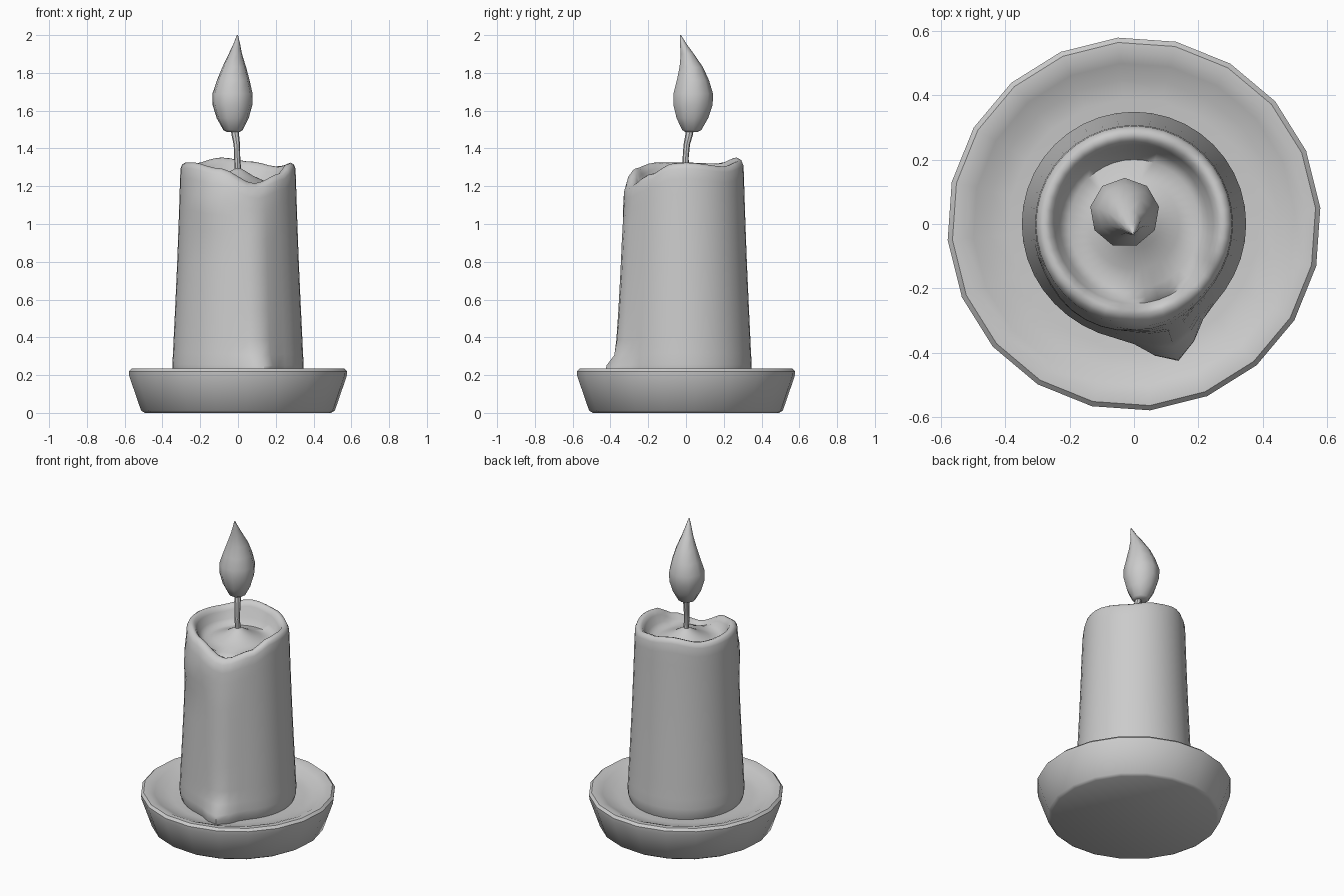
import bpy, math
from mathutils import Vector

if "Cube" in bpy.data.objects:
    bpy.data.objects.remove(bpy.data.objects["Cube"])


def build(name, rings, cap_start=True, cap_end=True, angle=40):
    """Skin a list of equal-length vertex rings into a smooth-shaded object."""
    n = len(rings[0])
    verts = [v for ring in rings for v in ring]
    faces = []
    for k in range(len(rings) - 1):
        for i in range(n):
            j = (i + 1) % n
            faces.append((k * n + i, k * n + j, (k + 1) * n + j, (k + 1) * n + i))
    if cap_start:
        faces.append(tuple(reversed(range(n))))
    if cap_end:
        faces.append(tuple(range((len(rings) - 1) * n, len(rings) * n)))
    mesh = bpy.data.meshes.new(name)
    mesh.from_pydata(verts, [], faces)
    mesh.update()
    obj = bpy.data.objects.new(name, mesh)
    bpy.context.collection.objects.link(obj)
    bpy.ops.object.select_all(action='DESELECT')
    obj.select_set(True)
    bpy.context.view_layer.objects.active = obj
    bpy.ops.object.shade_smooth_by_angle(angle=math.radians(angle))
    return obj


def circle(r, z, n, start=0.0, cx=0.0, cy=0.0):
    return [(cx + r * math.cos(math.radians(start) + math.tau * i / n),
             cy + r * math.sin(math.radians(start) + math.tau * i / n), z)
            for i in range(n)]


def lerp_keys(keys, x):
    """Eased interpolation through (x, value) keys."""
    if x <= keys[0][0]:
        return keys[0][1]
    for (x0, v0), (x1, v1) in zip(keys, keys[1:]):
        if x <= x1:
            t = (x - x0) / (x1 - x0)
            return v0 + (v1 - v0) * t * t * (3 - 2 * t)
    return keys[-1][1]


def bump(deg, centre, width):
    d = (deg - centre + 180) % 360 - 180
    return math.exp(-(d / width) ** 2)


# Saucer: 20-sided lathe with a shallow dip inside the rim
saucer = [(0.495, 0), (0.515, 0.012), (0.578, 0.195), (0.58, 0.22), (0.565, 0.235),
          (0.535, 0.235), (0.50, 0.22), (0.45, 0.197), (0.39, 0.188), (0.02, 0.188)]
build("saucer", [circle(r, z, 20, 5) for r, z in saucer])

# Candle body: uneven melted rim, overflow sheet and a long drip at the front
RIM = [(0, 1.325), (45, 1.305), (75, 1.33), (108, 1.352), (145, 1.32), (180, 1.325),
       (215, 1.325), (250, 1.295), (288, 1.215), (320, 1.265), (345, 1.32), (360, 1.325)]
DRIP = [(0.18, 0.095), (0.25, 0.085), (0.32, 0.04), (0.45, 0.027), (0.9, 0.018), (1.2, 0.0)]
SHEET = [(0.95, 0.0), (1.08, 0.017), (1.18, 0.017), (1.25, 0.004)]
BROAD = [(0.2, 0.012), (0.9, 0.018), (1.15, 0.02), (1.25, 0.005)]
N = 40


def wall_ring(t, r):
    ring = []
    for i in range(N):
        deg = 360 * i / N
        a = math.radians(deg)
        z = 0.185 + t * (lerp_keys(RIM, deg) - 0.03 - 0.185)
        rr = r + lerp_keys(DRIP, z) * bump(deg, 288, 13)
        rr += lerp_keys(BROAD, z) * bump(deg, 275, 32)
        rr += lerp_keys(SHEET, z) * bump(deg, 238, 25)
        ring.append((rr * math.cos(a), rr * math.sin(a), z))
    return ring


def rim_ring(r, drop, pool=None, mix=0.0):
    ring = []
    for i in range(N):
        deg = 360 * i / N
        a = math.radians(deg)
        z = lerp_keys(RIM, deg) - drop
        if pool is not None:
            z = z * (1 - mix) + pool * mix
        ring.append((r * math.cos(a), r * math.sin(a), z))
    return ring


walls = [(0, 0.335), (0.03, 0.346), (0.065, 0.348), (0.12, 0.344), (0.2, 0.34), (0.35, 0.332),
         (0.55, 0.322), (0.72, 0.315), (0.8, 0.312), (0.88, 0.309), (0.95, 0.307), (1, 0.304)]
candle = [wall_ring(t, r) for t, r in walls]
candle += [rim_ring(0.296, 0.01), rim_ring(0.28, 0), rim_ring(0.262, 0.006),
           rim_ring(0.247, 0.03), rim_ring(0.23, 0.03, 1.215, 0.6),
           rim_ring(0.20, 0, 1.215, 1), rim_ring(0.14, 0, 1.228, 1),
           rim_ring(0.08, 0, 1.255, 1), rim_ring(0.04, 0, 1.28, 1), rim_ring(0.01, 0, 1.297, 1)]
build("candle", candle, angle=60)

# Wick: thin, slightly bent rod
wick = [(0, 0, 1.27, 0.018), (-0.004, -0.002, 1.35, 0.016), (-0.006, 0.004, 1.42, 0.017),
        (-0.014, 0.016, 1.47, 0.02), (-0.02, 0.024, 1.52, 0.021)]
build("wick", [circle(r, z, 8, 0, x, y) for x, y, z, r in wick])

# Flame: nine-sided teardrop with a tip leaning forward
flame = [(-0.025, 0.028, 1.488, 0.035), (-0.026, 0.029, 1.497, 0.052),
         (-0.028, 0.031, 1.56, 0.086), (-0.029, 0.034, 1.63, 0.107),
         (-0.029, 0.035, 1.69, 0.108), (-0.025, 0.034, 1.76, 0.088),
         (-0.02, 0.026, 1.83, 0.064), (-0.014, 0.006, 1.90, 0.036),
         (-0.007, -0.014, 1.95, 0.019), (-0.003, -0.029, 2.0, 0.003)]
build("flame", [circle(r, z, 9, 90, x, y) for x, y, z, r in flame], angle=60)
